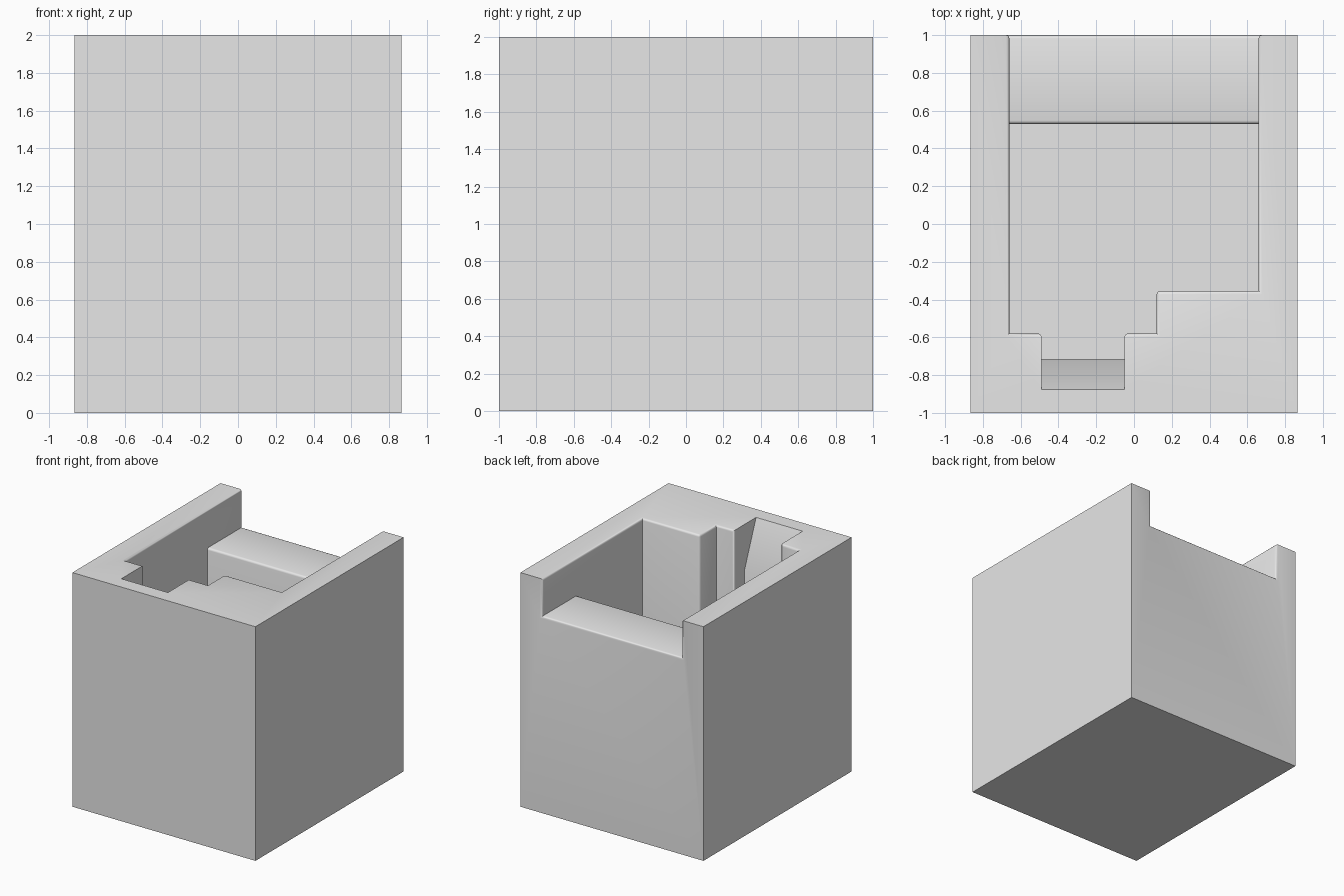
import bpy, bmesh

if "Cube" in bpy.data.objects:
    bpy.data.objects.remove(bpy.data.objects["Cube"])

grey = bpy.data.materials.new("plain grey")
grey.diffuse_color = (0.8, 0.8, 0.8, 1)
grey.use_nodes = True
grey.node_tree.nodes["Principled BSDF"].inputs["Base Color"].default_value = grey.diffuse_color

FLOOR, LEDGE, TOP = 0.2, 1.68, 2.0


def prism(name, points, vec, place):
    """Extrude a closed 2D outline along vec; place maps 2D points to 3D."""
    bm = bmesh.new()
    face = bm.faces.new([bm.verts.new(place(*p)) for p in points])
    ext = bmesh.ops.extrude_face_region(bm, geom=[face])
    verts = [g for g in ext["geom"] if isinstance(g, bmesh.types.BMVert)]
    bmesh.ops.translate(bm, verts=verts, vec=vec)
    bmesh.ops.recalc_face_normals(bm, faces=bm.faces)
    mesh = bpy.data.meshes.new(name)
    bm.to_mesh(mesh)
    bm.free()
    obj = bpy.data.objects.new(name, mesh)
    bpy.context.collection.objects.link(obj)
    return obj


def rect(x0, x1, y0, y1):
    return [(x0, y0), (x1, y0), (x1, y1), (x0, y1)]


# Solid outer block
block = prism("block", rect(-0.865, 0.865, -1, 1), (0, 0, TOP), lambda x, y: (x, y, 0))
block.data.materials.append(grey)

# Deep stepped pocket
pocket = prism("pocket_cutter",
               [(-0.66, -0.58), (0.12, -0.58), (0.12, -0.355), (0.66, -0.355),
                (0.66, 0.53), (-0.66, 0.53)],
               (0, 0, 3), lambda x, y: (x, y, FLOOR))
# Shallow shelf open to the back
shelf = prism("shelf_cutter", rect(-0.66, 0.66, 0.4, 1.3), (0, 0, 1),
              lambda x, y: (x, y, LEDGE))
# Front slot with a sloped upper face
slot = prism("slot_cutter",
             [(-0.4, FLOOR), (-0.715, FLOOR), (-0.715, 1.6), (-0.875, TOP),
              (-0.875, 2.3), (-0.4, 2.3)],
             (0.44, 0, 0), lambda y, z: (-0.49, y, z))

cutters = [pocket, shelf, slot]
for c in cutters:
    c.hide_render = True
    mod = block.modifiers.new(c.name, "BOOLEAN")
    mod.operation = "DIFFERENCE"
    mod.solver = "EXACT"
    mod.object = c

# Bake the cuts, then remove the helpers
dg = bpy.context.evaluated_depsgraph_get()
mesh = bpy.data.meshes.new_from_object(block.evaluated_get(dg))
block.modifiers.clear()
block.data = mesh
for c in cutters:
    bpy.data.objects.remove(c)

# Round the convex edges of the cavity, keeping the outer box and slot rim sharp
bm = bmesh.new()
bm.from_mesh(mesh)
bmesh.ops.remove_doubles(bm, verts=bm.verts, dist=0.0005)
bmesh.ops.dissolve_limit(bm, angle_limit=0.01, verts=bm.verts, edges=bm.edges)
bm.normal_update()


def rounded(e):
    if len(e.link_faces) != 2 or e.calc_face_angle_signed(0) < 0.3:
        return False
    mid = (e.verts[0].co + e.verts[1].co) / 2
    return mid.y > -0.6 and all(abs(v.co.x) < 0.8 and v.co.z > 0.01 for v in e.verts)


bmesh.ops.bevel(bm, geom=[e for e in bm.edges if rounded(e)], offset=0.018,
                offset_type="OFFSET", segments=3, profile=0.5, affect="EDGES",
                clamp_overlap=True)
bm.to_mesh(mesh)
bm.free()
mesh.materials.clear()
mesh.materials.append(grey)

bpy.context.view_layer.objects.active = block
block.select_set(True)
bpy.ops.object.shade_smooth_by_angle(angle=0.6)
